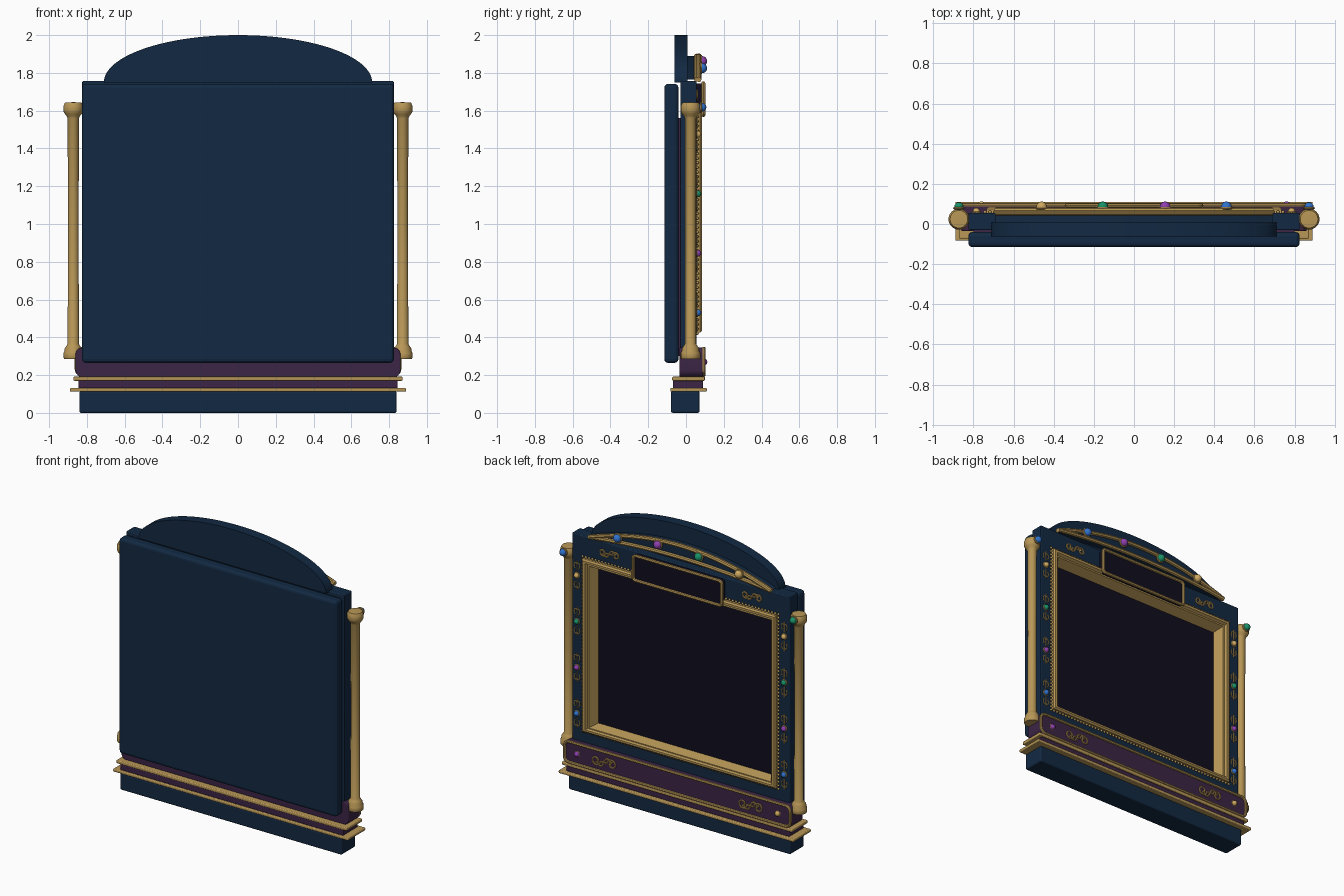
import bpy, bmesh, math
from mathutils import Matrix, Vector

if "Cube" in bpy.data.objects:
    bpy.data.objects.remove(bpy.data.objects["Cube"])


def mat(name, r, g, b):
    m = bpy.data.materials.new(name)
    m.diffuse_color = (r, g, b, 1)
    m.use_nodes = True
    m.node_tree.nodes["Principled BSDF"].inputs["Base Color"].default_value = m.diffuse_color
    return m


NAVY = mat("navy", 0.006, 0.022, 0.055)
GOLD = mat("gold", 0.48, 0.31, 0.095)
PLUM = mat("plum", 0.045, 0.018, 0.06)
DARK = mat("dark_screen", 0.005, 0.004, 0.013)
BLUE = mat("blue_gem", 0.03, 0.17, 0.62)
VIOLET = mat("violet_gem", 0.27, 0.05, 0.42)
GREEN = mat("green_gem", 0.01, 0.28, 0.14)
AMBER = mat("amber_gem", 0.62, 0.4, 0.12)


def finish(name, bm, m, bevel=0.0, smooth=True):
    bmesh.ops.recalc_face_normals(bm, faces=bm.faces[:])
    me = bpy.data.meshes.new(name)
    bm.to_mesh(me)
    bm.free()
    me.materials.append(m)
    if smooth:
        me.polygons.foreach_set("use_smooth", [True] * len(me.polygons))
        me.set_sharp_from_angle(angle=math.radians(35))
    ob = bpy.data.objects.new(name, me)
    bpy.context.collection.objects.link(ob)
    if bevel:
        mod = ob.modifiers.new("bevel", 'BEVEL')
        mod.width = bevel
        mod.segments = 3
    return ob


def box(name, hx, y0, y1, z0, z1, m, bevel=0.006):
    bm = bmesh.new()
    bmesh.ops.create_cube(bm, size=1, matrix=Matrix.Translation((0, (y0 + y1) / 2, (z0 + z1) / 2))
                          @ Matrix.Diagonal((2 * hx, y1 - y0, z1 - z0, 1)))
    return finish(name, bm, m, bevel, False)


def slab(name, pts, y0, y1, m, bevel=0.0):
    # extrude an x-z outline along y
    bm = bmesh.new()
    f = bm.faces.new([bm.verts.new((x, y0, z)) for x, z in pts])
    r = bmesh.ops.extrude_face_region(bm, geom=[f])
    vs = [v for v in r["geom"] if isinstance(v, bmesh.types.BMVert)]
    bmesh.ops.translate(bm, vec=(0, y1 - y0, 0), verts=vs)
    return finish(name, bm, m, bevel)


def rect_ring(name, loops, m, bevel=0.0):
    # mitred frame: rectangles (half width, z0, z1, y) joined in a closed loop
    bm = bmesh.new()
    rings = [[bm.verts.new(p) for p in ((-h, y, a), (h, y, a), (h, y, b), (-h, y, b))]
             for h, a, b, y in loops]
    for i, r in enumerate(rings):
        s = rings[(i + 1) % len(rings)]
        for k in range(4):
            j = (k + 1) % 4
            bm.faces.new((r[k], r[j], s[j], s[k]))
    return finish(name, bm, m, bevel, False)


def rounded(hx, z0, z1, r, n=6):
    out = []
    for q, (cx, cz) in enumerate(((hx - r, z1 - r), (r - hx, z1 - r), (r - hx, z0 + r), (hx - r, z0 + r))):
        for i in range(n + 1):
            a = math.pi / 2 * (q + i / n)
            out.append((cx + r * math.cos(a), cz + r * math.sin(a)))
    return out


def tubes(name, paths, y, r, m, closed=False):
    # round tubes following x-z paths
    cu = bpy.data.curves.new(name, 'CURVE')
    cu.dimensions = '3D'
    cu.bevel_depth = r
    cu.bevel_resolution = 2
    cu.use_fill_caps = True
    for pts in paths:
        sp = cu.splines.new('POLY')
        sp.points.add(len(pts) - 1)
        for p, (x, z) in zip(sp.points, pts):
            p.co = (x, y, z, 1)
        sp.use_cyclic_u = closed
    tmp = bpy.data.objects.new("tmp", cu)
    bpy.context.collection.objects.link(tmp)
    me = bpy.data.meshes.new_from_object(tmp.evaluated_get(bpy.context.evaluated_depsgraph_get()))
    bm = bmesh.new()
    bm.from_mesh(me)
    bpy.data.objects.remove(tmp)
    return finish(name, bm, m)


def gem(name, x, y, z, r, m):
    bm = bmesh.new()
    bmesh.ops.create_uvsphere(bm, u_segments=16, v_segments=10, radius=r,
                              matrix=Matrix.Translation((x, y, z)))
    finish(name, bm, m)
    n = 20
    ring = [(x + r * math.cos(i * math.tau / n), z + r * math.sin(i * math.tau / n)) for i in range(n)]
    tubes(name + "_setting", [ring], y - 0.006, r * 0.25, GOLD, True)


def scroll(cx, cz, w, r):
    # two facing spirals linked by a bar, plus small inner curls
    paths = []
    for s in (-1, 1):
        p = [(cx, cz)]
        for i in range(25):
            a = math.pi + i / 24 * 2.6 * math.pi
            k = r * (1 - 0.65 * i / 24)
            p.append((cx + s * (w + k * math.cos(a)), cz + s * k * math.sin(a)))
        paths.append(p)
        paths.append([(cx + s * (w * 0.45 + w * 0.4 * math.cos(a)), cz - s * r * 0.9 * math.sin(a))
                      for a in [i * math.pi / 8 for i in range(9)]])
    return paths


# stepped base
box("plinth", 0.84, -0.08, 0.072, 0, 0.115, NAVY, 0.01)
box("lower_ledge", 0.89, -0.083, 0.11, 0.112, 0.132, GOLD)
box("plinth_band", 0.845, -0.07, 0.09, 0.13, 0.172, PLUM)
box("upper_ledge", 0.872, -0.073, 0.1, 0.17, 0.192, GOLD)
slab("apron_panel", rounded(0.86, 0.19, 0.345, 0.035), -0.035, 0.092, PLUM, 0.005)
tubes("apron_trim", [rounded(0.855, 0.2, 0.34, 0.035)], 0.094, 0.01, GOLD, True)

# cabinet: rear shell, dark core, front frame, arch
box("rear_panel", 0.825, -0.115, -0.04, 0.265, 1.742, NAVY, 0.02)
box("core", 0.8, -0.05, -0.02, 0.3, 1.56, PLUM, 0)
box("screen", 0.72, -0.03, 0.002, 0.4, 1.6, DARK, 0)
rect_ring("face_frame", [(0.825, 0.3, 1.756, -0.03), (0.825, 0.3, 1.756, 0.056),
                         (0.7, 0.45, 1.58, 0.056), (0.7, 0.45, 1.58, -0.03)], NAVY, 0.006)
rect_ring("screen_moulding", [(0.735, 0.425, 1.61, 0.04), (0.735, 0.425, 1.61, 0.075),
                              (0.725, 0.435, 1.6, 0.084), (0.708, 0.447, 1.585, 0.084),
                              (0.7, 0.452, 1.575, 0.066), (0.69, 0.458, 1.565, 0.066),
                              (0.66, 0.475, 1.535, 0.0), (0.7, 0.45, 1.58, -0.01)], GOLD)
slab("arch", [(0.71 * math.cos(i * math.pi / 64), 1.75 + 0.25 * math.sin(i * math.pi / 64))
              for i in range(65)], -0.062, 0.008, NAVY)

# row of beads around the screen moulding
bm = bmesh.new()
spots = []
for i in range(61):
    x = -0.742 + 1.484 * i / 60
    spots += [(x, 0.42), (x, 1.617)]
for i in range(1, 49):
    z = 0.42 + 1.197 * i / 49
    spots += [(-0.742, z), (0.742, z)]
for x, z in spots:
    bmesh.ops.create_icosphere(bm, subdivisions=2, radius=0.008, matrix=Matrix.Translation((x, 0.06, z)))
finish("bead_row", bm, GOLD)


# crescent crown trim
def arc(h):
    return [(0.69 * t / 24, 1.765 + h * (1 - (t / 24) ** 2)) for t in range(-24, 25)]


tubes("crown_trim", [arc(0.125), arc(0.045)], 0.068, 0.014, GOLD)
slab("crown_infill", arc(0.125) + arc(0.045)[::-1][1:-1], 0.0, 0.06, NAVY)
tubes("crown_rear_trim", [arc(0.125)], 0.055, 0.012, GOLD)
for x, z, m in ((0.46, 1.825, BLUE), (0.155, 1.862, VIOLET), (-0.155, 1.862, GREEN), (-0.46, 1.825, AMBER)):
    gem("crown_gem", x, 0.085, z, 0.027, m)

# header plate
slab("header_plate", rounded(0.335, 1.575, 1.745, 0.02), 0.05, 0.09, DARK)
tubes("header_trim", [rounded(0.335, 1.577, 1.745, 0.02)], 0.092, 0.011, GOLD, True)

# columns
prof = [(0, .285), (.048, .285), (.052, .292), (.052, .318), (.046, .328), (.046, .34), (.036, .355),
        (.03, .365), (.028, .95), (.03, 1.56), (.036, 1.572), (.046, 1.585), (.052, 1.597),
        (.052, 1.625), (.044, 1.642), (0, 1.645)]
for s in (-1, 1):
    bm = bmesh.new()
    vs = [bm.verts.new((s * 0.872 + r, 0.024, z)) for r, z in prof]
    es = [bm.edges.new(p) for p in zip(vs, vs[1:])]
    bmesh.ops.spin(bm, geom=vs + es, cent=(s * 0.872, 0.024, 0), axis=(0, 0, 1),
                   angle=math.tau, steps=24)
    bmesh.ops.remove_doubles(bm, verts=bm.verts[:], dist=1e-4)
    finish("column", bm, GOLD)
    gem("column_gem", s * 0.872, 0.085, 1.618, 0.023, BLUE if s > 0 else GREEN)
    gem("apron_gem", s * 0.76, 0.095, 0.27, 0.018, VIOLET if s > 0 else AMBER)
    tubes("apron_scroll", scroll(s * 0.555, 0.268, 0.06, 0.034), 0.095, 0.006, GOLD)
    tubes("corner_scroll", scroll(s * 0.54, 1.683, 0.05, 0.026), 0.058, 0.006, GOLD)
    # jewelled side rails with little curls above and below each gem
    for k, m in enumerate((BLUE, VIOLET, GREEN, AMBER)):
        z = 0.53 + k * 0.315
        gem("rail_gem", s * 0.785, 0.063, z, 0.018, m)
        curls = []
        for d in (-1, 1):
            for e in (-1, 1):
                curls.append([(s * 0.785 + e * (0.01 + 0.011 * math.cos(a)), z + d * (0.065 + 0.02 * math.sin(a)))
                              for a in [i * 0.55 - 1.2 for i in range(10)]])
            curls.append([(s * 0.785, z + d * 0.03), (s * 0.785, z + d * 0.1)])
        tubes("rail_curls", curls, 0.058, 0.004, GOLD)
